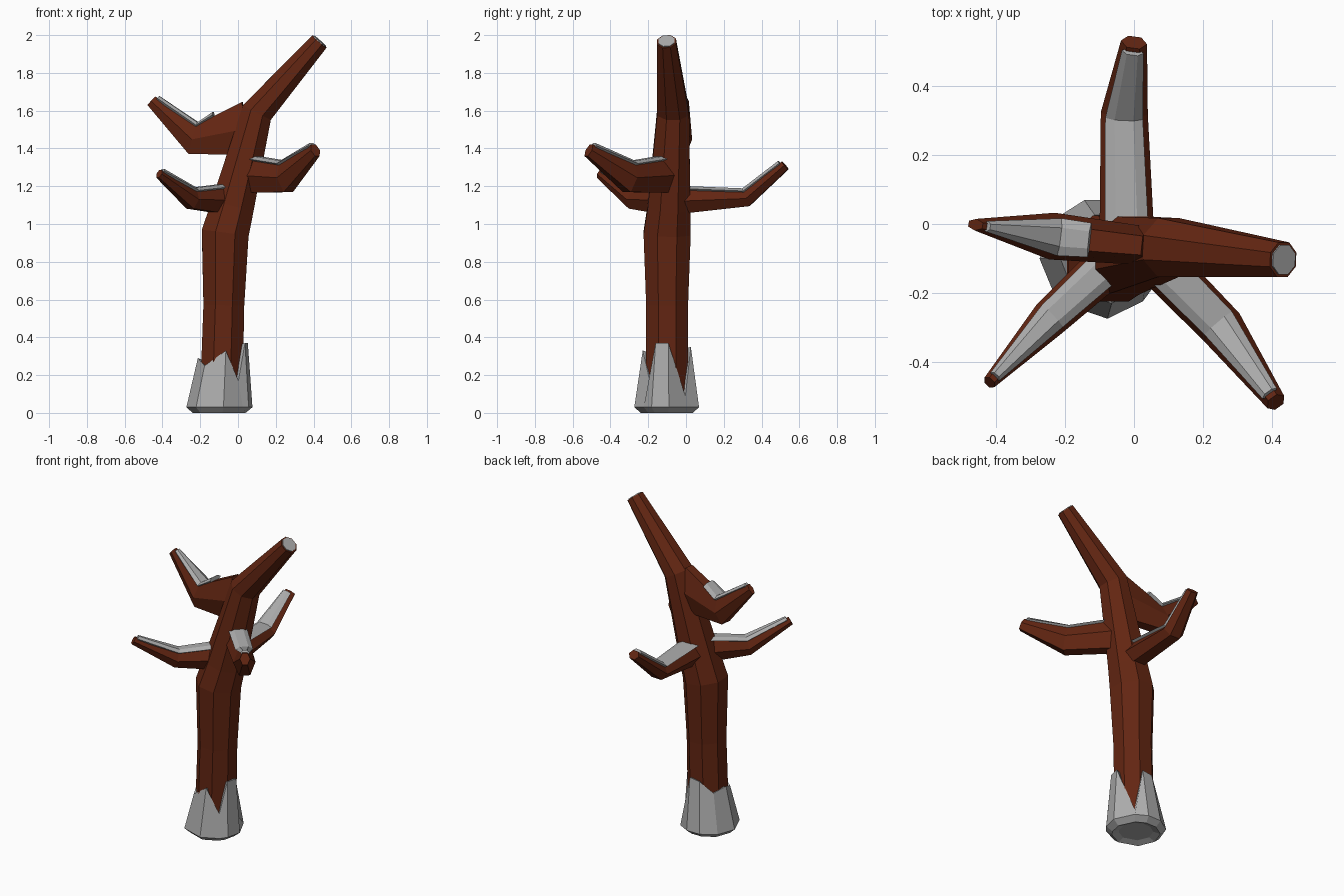
import bpy, bmesh, math
from mathutils import Vector

if "Cube" in bpy.data.objects:
    bpy.data.objects.remove(bpy.data.objects["Cube"])


def material(name, r, g, b):
    m = bpy.data.materials.new(name)
    m.diffuse_color = (r, g, b, 1)
    m.use_nodes = True
    m.node_tree.nodes["Principled BSDF"].inputs["Base Color"].default_value = m.diffuse_color
    return m


bark = material("bark", 0.125, 0.019, 0.006)
grey = material("grey", 0.41, 0.41, 0.41)


def loft(name, loops, mat):
    """Skin a list of equal-length point loops and close both ends."""
    bm = bmesh.new()
    rows = [[bm.verts.new(p) for p in loop] for loop in loops]
    n = len(rows[0])
    for a, b in zip(rows, rows[1:]):
        for i in range(n):
            j = (i + 1) % n
            bm.faces.new((a[i], a[j], b[j], b[i]))
    bm.faces.new(rows[0][::-1])
    bm.faces.new(rows[-1])
    bmesh.ops.recalc_face_normals(bm, faces=bm.faces)
    me = bpy.data.meshes.new(name)
    bm.to_mesh(me)
    bm.free()
    me.materials.append(mat)
    ob = bpy.data.objects.new(name, me)
    bpy.context.collection.objects.link(ob)
    return ob


def tube(name, rings, sides, ref, mat, phase=0.0, slab=None):
    """rings: (x, y, z, half width, half height), mitred along the path.
    slab: make a thin layer of this half thickness on the top side instead."""
    pts = [Vector(r[:3]) for r in rings]
    loops = []
    for k, r in enumerate(rings):
        t = Vector()
        if k > 0:
            t += (pts[k] - pts[k - 1]).normalized()
        if k < len(pts) - 1:
            t += (pts[k + 1] - pts[k]).normalized()
        t.normalize()
        side = t.cross(Vector(ref)).normalized()
        up = side.cross(t)
        centre, w, h = pts[k], r[3], r[4]
        if slab:
            centre, w, h = centre + up * h * 0.86, w * 0.8, slab
        angles = [phase + math.tau * i / sides for i in range(sides)]
        loops.append([centre + side * w * math.cos(a) + up * h * math.sin(a)
                      for a in angles])
    return loft(name, loops, mat)


# Bent trunk
trunk = [(-0.09, -0.10, 0.03, .122, .122), (-0.075, -0.10, 0.57, .117, .12),
         (-0.068, -0.10, 0.95, .135, .135), (-0.03, -0.09, 1.09, .124, .122),
         (0.10, -0.068, 1.59, .09, .092), (0.431, -0.103, 1.966, .054, .054)]
tube("trunk", trunk, 8, (0, 1, 0), bark, math.pi / 8)

# Pale disc on the broken trunk tip
end, d = Vector(trunk[-1][:3]), Vector((.331, -.035, .376)).normalized()
tube("trunk_tip_cap", [(*(end - d * .004), .046, .046), (*(end + d * .005), .046, .046)],
     8, (0, 1, 0), grey, math.pi / 8)

# Branches with a thin pale layer lying along the top of each
branches = {
    "front_left": [(0.0, -0.05, 1.125, .07, .095), (-0.245, -0.275, 1.13, .055, .058),
                   (-0.418, -0.458, 1.265, .02, .026)],
    "front_right": [(0.03, -0.07, 1.26, .07, .11), (0.255, -0.30, 1.245, .065, .09),
                    (0.41, -0.515, 1.39, .03, .04)],
    "back": [(-0.02, -0.06, 1.12, .08, .08), (-0.028, 0.32, 1.135, .068, .05),
             (0.0, 0.525, 1.31, .038, .03)],
    "upper_left": [(0.05, -0.065, 1.505, .055, .165), (-0.237, -0.035, 1.448, .068, .092),
                   (-0.458, -0.002, 1.652, .017, .035)],
}
for name, rings in branches.items():
    tube(name + "_branch", rings, 6, (0, 0, 1), bark)
    a, b, c = (Vector(r) for r in rings)
    start = b.lerp(a, 0.45) if name == "upper_left" else a
    tube(name + "_branch_top", [start, b, b.lerp(c, 0.95)], 6, (0, 0, 1), grey, slab=.017)

# Flared foot with a ragged upper edge: (angle, top height)
ragged = [(-83, .33), (-45, .17), (-28, .37), (3, .37), (48, .09),
          (75, .35), (105, .34), (140, .27), (180, .29), (225, .25)]


def foot_ring(r, heights):
    return [(-0.10 + 0.06 * h + r * math.cos(math.radians(a)),
             -0.10 + r * math.sin(math.radians(a)), h)
            for (a, _), h in zip(ragged, heights)]


n = len(ragged)
tops = [h for _, h in ragged]
loft("foot", [foot_ring(.10, [.015] * n), foot_ring(.14, [0] * n),
              foot_ring(.175, [.03] * n), foot_ring(.13, tops),
              foot_ring(.10, [h - .01 for h in tops])], grey)
